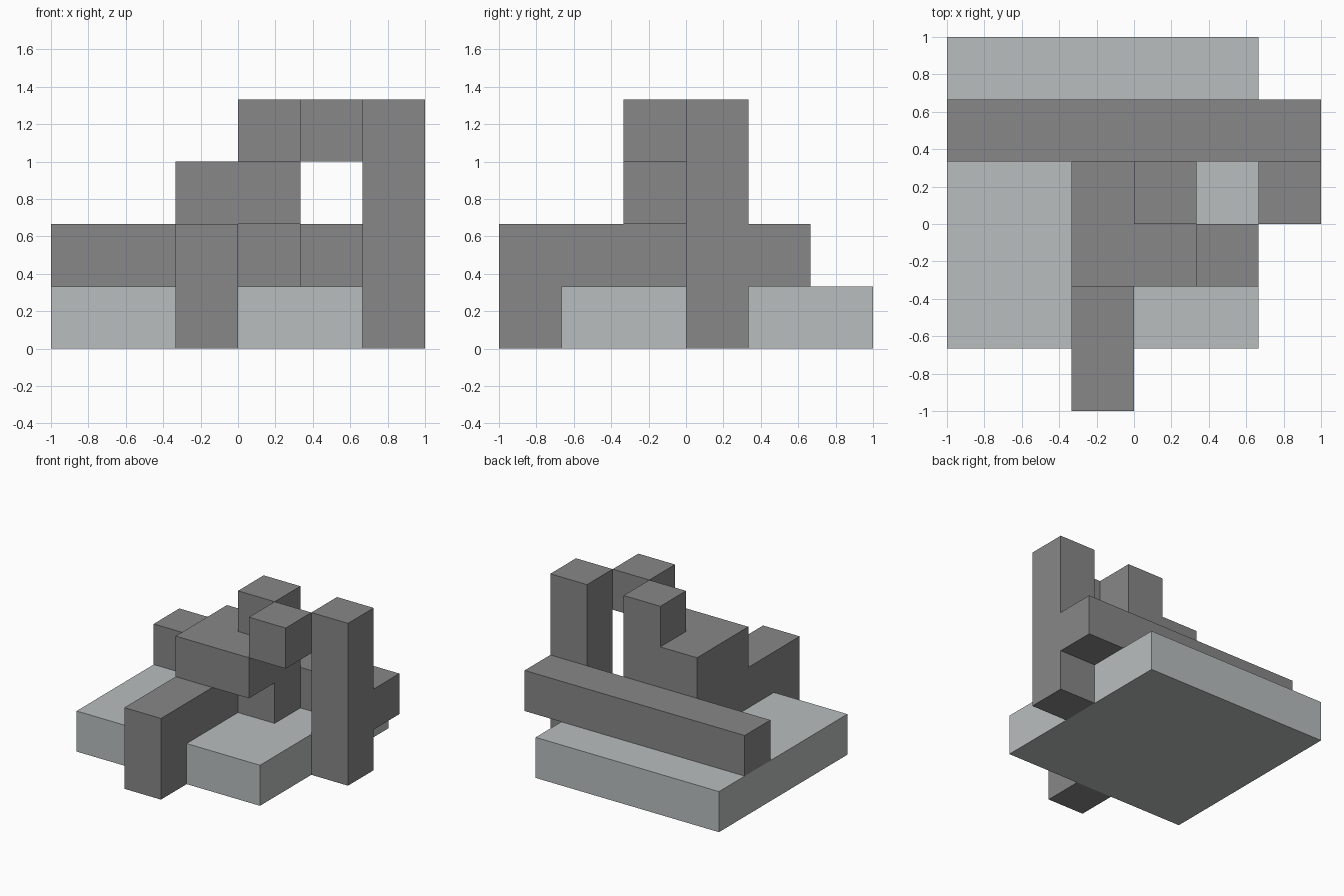
import bpy, bmesh
from mathutils import Vector

UNIT = 1 / 3  # edge length of one cube of the block puzzle

old = bpy.data.objects.get("Cube")
if old:
    bpy.data.objects.remove(old, do_unlink=True)


def material(name, colour):
    mat = bpy.data.materials.new(name)
    mat.use_nodes = True
    mat.diffuse_color = (*colour, 1)
    bsdf = next(n for n in mat.node_tree.nodes if n.type == "BSDF_PRINCIPLED")
    bsdf.inputs["Base Color"].default_value = (*colour, 1)
    bsdf.inputs["Roughness"].default_value = 0.8
    return mat


def fused_blocks(name, boxes, mat):
    """Fuse boxes, given as low and high grid corners, into one clean shell."""
    cells = {(x, y, z) for lo, hi in boxes
             for x in range(lo[0], hi[0])
             for y in range(lo[1], hi[1])
             for z in range(lo[2], hi[2])}
    bm = bmesh.new()
    for cell in cells:
        centre = Vector(cell) + Vector((0.5, 0.5, 0.5))
        for axis in range(3):
            for side in (-1, 1):
                normal = Vector((0, 0, 0))
                normal[axis] = side
                if tuple(int(c + n) for c, n in zip(cell, normal)) in cells:
                    continue
                u = Vector((0, 0, 0))
                u[(axis + 1) % 3] = 0.5
                v = normal.cross(u)
                mid = centre + normal / 2
                corners = (mid - u - v, mid + u - v, mid + u + v, mid - u + v)
                bm.faces.new([bm.verts.new((c - Vector((3, 3, 0))) * UNIT)
                              for c in corners])
    bmesh.ops.remove_doubles(bm, verts=bm.verts, dist=0.001)
    bmesh.ops.dissolve_limit(bm, angle_limit=0.01, verts=bm.verts, edges=bm.edges)
    mesh = bpy.data.meshes.new(name)
    bm.to_mesh(mesh)
    bm.free()
    mesh.materials.append(mat)
    obj = bpy.data.objects.new(name, mesh)
    bpy.context.collection.objects.link(obj)
    return obj


light_grey = material("light grey", (0.49, 0.515, 0.515))
dark_grey = material("dark grey", (0.242, 0.242, 0.242))

# Square slab that the frame stands on
fused_blocks("base_slab", [((0, 1, 0), (5, 6, 1))], light_grey)

# Interlocked dark frame
fused_blocks("block_frame", [
    ((0, 4, 1), (6, 5, 2)),  # back beam
    ((5, 3, 0), (6, 4, 4)),  # tall column
    ((2, 0, 0), (3, 1, 2)),  # front leg
    ((2, 0, 1), (3, 4, 2)),  # front arm
    ((2, 2, 2), (4, 4, 3)),  # raised slab
    ((3, 3, 1), (4, 4, 4)),  # inner post
    ((4, 2, 3), (5, 3, 4)),  # top bridge cube
], dark_grey)
